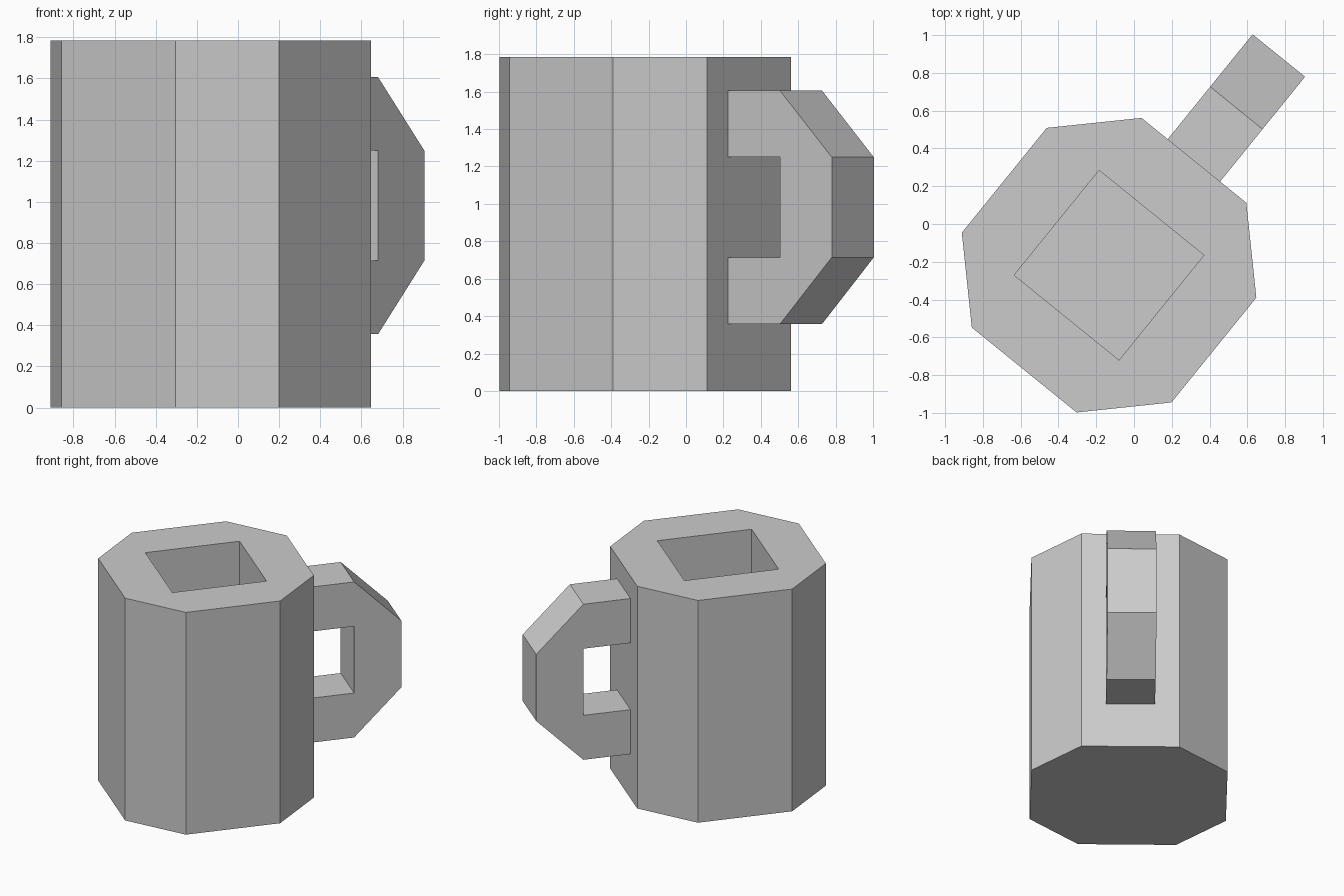
import bpy, bmesh, math
from mathutils import Matrix

if "Cube" in bpy.data.objects:
    bpy.data.objects.remove(bpy.data.objects["Cube"])

U = 0.357  # modelling unit: the mug is 4 units wide and 5 tall
PLACE = Matrix.Translation((-0.132, -0.218, 0)) @ Matrix.Rotation(math.radians(51), 4, 'Z')


def finish(bm, name):
    """Clean up, scale to size and place with the handle pointing back right."""
    bmesh.ops.remove_doubles(bm, verts=bm.verts, dist=1e-4)
    bmesh.ops.recalc_face_normals(bm, faces=bm.faces)
    mesh = bpy.data.meshes.new(name)
    bm.to_mesh(mesh)
    bm.free()
    obj = bpy.data.objects.new(name, mesh)
    obj.matrix_world = PLACE @ Matrix.Scale(U, 4)
    bpy.context.collection.objects.link(obj)
    return obj


# Mug body: octagonal outer wall, flat rim, square well with a floor
octagon = [(2, -1), (2, 1), (1, 2), (-1, 2), (-2, 1), (-2, -1), (-1, -2), (1, -2)]
square = [(max(-1, min(1, x)), max(-1, min(1, y))) for x, y in octagon]
bm = bmesh.new()
rings = [[bm.verts.new((x, y, z)) for x, y in outline]
         for outline, z in ((octagon, 0), (octagon, 5), (square, 5), (square, 1))]
for low, high in zip(rings, rings[1:]):
    for i in range(8):
        j = (i + 1) % 8
        bm.faces.new((low[i], low[j], high[j], high[i]))
bm.faces.new(rings[0])
bm.faces.new(rings[-1])
finish(bm, "mug_body")

# Handle: C-shaped profile (outward, up) extruded one unit wide
profile = [(2, 1), (3, 1), (4, 2), (4, 3.5), (3, 4.5), (2, 4.5),
           (2, 3.5), (3, 3.5), (3, 2), (2, 2)]
bm = bmesh.new()
side = bm.faces.new([bm.verts.new((x, -0.5, z)) for x, z in profile])
extruded = bmesh.ops.extrude_face_region(bm, geom=[side], use_keep_orig=True)["geom"]
bmesh.ops.translate(bm, vec=(0, 1, 0),
                    verts=[v for v in extruded if isinstance(v, bmesh.types.BMVert)])
finish(bm, "handle")
